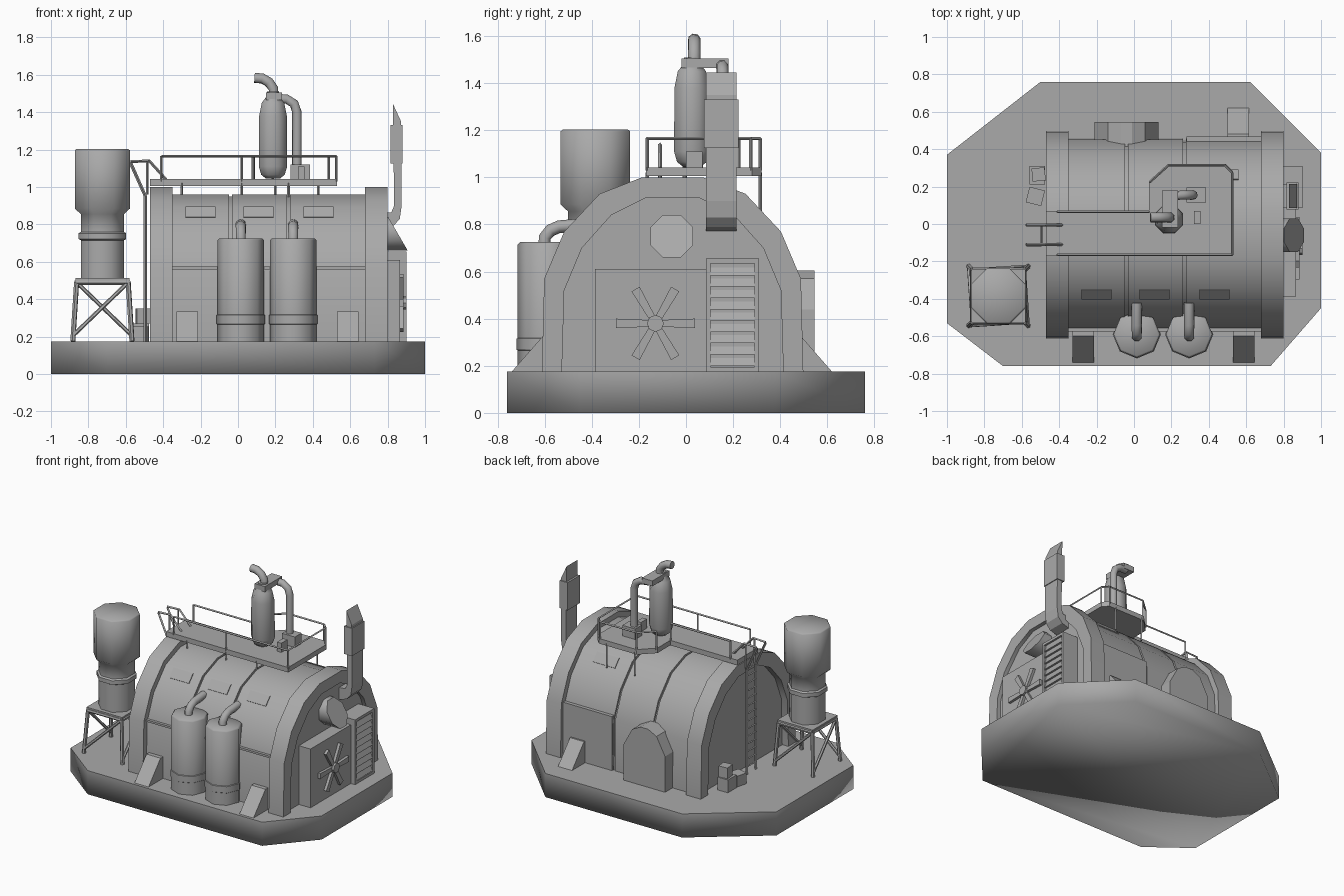
import bpy, bmesh, math
from mathutils import Vector, Matrix

if "Cube" in bpy.data.objects:
    bpy.data.objects.remove(bpy.data.objects["Cube"])

grey = bpy.data.materials.new("plain_grey")
grey.use_nodes = True
grey.diffuse_color = (0.4, 0.4, 0.4, 1)
grey.node_tree.nodes["Principled BSDF"].inputs["Base Color"].default_value = (0.4, 0.4, 0.4, 1)

GROUND, MID = 0.175, -0.057


def finish(name, bm, angle=None):
    bmesh.ops.recalc_face_normals(bm, faces=bm.faces)
    me = bpy.data.meshes.new(name)
    bm.to_mesh(me)
    bm.free()
    me.materials.append(grey)
    ob = bpy.data.objects.new(name, me)
    bpy.context.collection.objects.link(ob)
    if angle:
        bpy.ops.object.select_all(action='DESELECT')
        ob.select_set(True)
        bpy.context.view_layer.objects.active = ob
        bpy.ops.object.shade_smooth_by_angle(angle=math.radians(angle))
    return ob


def prism(name, pts, axis, lo, hi, angle=None):
    """Extrude a 2D outline along an axis; the outline uses the other two axes in order."""
    bm = bmesh.new()
    def at(p, d):
        c = list(p)
        c.insert(axis, d)
        return bm.verts.new(c)
    a, b = [at(p, lo) for p in pts], [at(p, hi) for p in pts]
    n = len(pts)
    bm.faces.new(a)
    bm.faces.new(b)
    for i in range(n):
        bm.faces.new((a[i], a[(i + 1) % n], b[(i + 1) % n], b[i]))
    return finish(name, bm, angle)


def box(name, x, y, z, turn=0):
    bm = bmesh.new()
    size = [b - a for a, b in (x, y, z)]
    mid = [(a + b) / 2 for a, b in (x, y, z)]
    m = Matrix.Translation(mid) @ Matrix.Rotation(turn, 4, 'Z') @ Matrix.Diagonal((*size, 1))
    bmesh.ops.create_cube(bm, size=1, matrix=m)
    return finish(name, bm)


def lathe(name, x, y, profile, turn=0.0, sides=8):
    """Capped solid of revolution from (radius, height) pairs."""
    bm = bmesh.new()
    rings = [[bm.verts.new((x + r * math.cos(turn + math.tau * i / sides),
                            y + r * math.sin(turn + math.tau * i / sides), z))
              for i in range(sides)] for r, z in profile]
    for a, b in zip(rings, rings[1:]):
        for i in range(sides):
            j = (i + 1) % sides
            bm.faces.new((a[i], a[j], b[j], b[i]))
    bm.faces.new(rings[0])
    bm.faces.new(rings[-1])
    return finish(name, bm, 50)


def tube(name, pts, r, sides=8):
    """Sweep a round section along a path, mitred at each bend."""
    pts = [Vector(p) for p in pts]
    bm = bmesh.new()
    rings, n = [], len(pts)
    ref = None
    for i, p in enumerate(pts):
        t = (pts[min(i + 1, n - 1)] - pts[max(i - 1, 0)]).normalized()
        if ref is None:
            ref = t.orthogonal()
        u = (ref - t * ref.dot(t)).normalized()
        v, ref = t.cross(u), u
        rings.append([bm.verts.new(p + r * (u * math.cos(math.tau * (k + .5) / sides) +
                                            v * math.sin(math.tau * (k + .5) / sides)))
                      for k in range(sides)])
    for a, b in zip(rings, rings[1:]):
        for k in range(sides):
            j = (k + 1) % sides
            bm.faces.new((a[k], a[j], b[j], b[k]))
    bm.faces.new(rings[0])
    bm.faces.new(rings[-1])
    return finish(name, bm, 50 if sides > 4 else None)


# Foundation slab, soft shaded below its flat top
slab = prism("foundation", [(-1, .37), (-.5, .76), (.62, .76), (1, .38), (1, -.45),
                            (.73, -.76), (-.7, -.76), (-1, -.53)], 2, 0, GROUND)
for f in slab.data.polygons:
    f.use_smooth = f.normal.z < .9

# Vaulted hall
HALF = [(.555, GROUND), (.545, .57), (.46, .77), (.31, .93), (.13, 1.0)]
INNER = [(.47, GROUND), (.46, .52), (.385, .70), (.26, .84), (.11, .915)]
SHELL = [(.515, GROUND), (.508, .55), (.43, .74), (.29, .895), (.12, .96)]


def vault(half, shrink=0.0):
    right = [(MID + y - shrink, z - (shrink if z > .6 else 0)) for y, z in half]
    left = [(2 * MID - y, z) for y, z in reversed(right)]
    return right + left


hall = vault(SHELL)
prism("hall_core", vault(SHELL, .012), 0, -.37, .70, 40)
for i, (a, b) in enumerate([(-.36, -.047), (-.033, .263), (.277, .69)]):
    prism(f"hall_section_{i}", hall, 0, a, b, 40)
for i, (a, b) in enumerate([(-.47, -.35), (.68, .80)]):
    bottom = vault(HALF) + list(reversed(vault(INNER)))
    prism(f"end_arch_{i}", bottom, 0, a, b, 40)
prism("left_end_wall", vault(INNER), 0, -.42, -.36)
prism("right_end_wall", vault(INNER), 0, .68, .77)
box("front_seam", (-.35, .68), (-.575, -.55), (.56, .575))
box("back_panel", (.28, .68), (.40, .467), (GROUND, .575))


# Thin plates lying on the upper slopes of the vault
def roof_plate(name, x0, x1, side):
    a, b = Vector(SHELL[2]), Vector(SHELL[3])
    n = Vector((b.y - a.y, a.x - b.x)).normalized() * .006
    ends = [a.lerp(b, .62), a.lerp(b, .98)]
    pts = [ends[0] - n, ends[1] - n, ends[1] + n, ends[0] + n]
    prism(name, [(MID + side * p.x, p.y) for p in pts], 0, x0, x1)


for i, x in enumerate((-.28, .03, .35)):
    roof_plate(f"front_skylight_{i}", x, x + .16, -1)
roof_plate("back_skylight", .38, .56, 1)

# Back porch and wedge buttresses
prism("back_porch", [(-.21, GROUND), (.13, GROUND), (.13, .44), (.06, .57), (-.01, .605),
                     (-.07, .605), (-.14, .57), (-.21, .44)], 1, .38, .545)
for i, x in enumerate((-.33, .53)):
    prism(f"front_buttress_{i}", [(-.74, GROUND), (-.53, GROUND), (-.53, .335), (-.60, .335)],
          0, x, x + .115)
prism("back_buttress", [(.62, GROUND), (.42, GROUND), (.42, .335), (.48, .335)], 0, .5, .615)

# Fan housing
box("fan_housing", (.70, .865), (-.387, .09), (GROUND, .61))
FY, FZ = -.13, .38
for i in range(6):
    t = i * math.pi / 3
    c, s = math.cos(t), math.sin(t)
    blade = [(.02, -.014), (.168, -.02), (.168, .02), (.02, .014)]
    prism(f"fan_blade_{i}", [(FY + u * c - v * s, FZ + u * s + v * c) for u, v in blade],
          0, .86, .885)
prism("fan_hub", [(FY + .036 * math.cos(k * math.pi / 4), FZ + .036 * math.sin(k * math.pi / 4))
                  for k in range(8)], 0, .86, .90)

# Louvred cabinet
box("louvre_cabinet", (.70, .885), (.085, .31), (GROUND, .655))
for y in (.085, .29):
    box("louvre_side", (.88, .90), (y, y + .02), (GROUND, .655))
for z in (GROUND, .635):
    box("louvre_rail", (.88, .90), (.085, .31), (z, z + .02))
for i in range(9):
    z = .2 + i * .048
    prism(f"louvre_slat_{i}", [(.87, z + .045), (.87, z), (.9, z), (.9, z + .01)][::-1] and
          [(.88, z), (.9, z), (.88, z + .045)], 1, .105, .29)

# Slant-cut round vent
bm = bmesh.new()
bmesh.ops.create_cone(bm, cap_ends=True, segments=8, radius1=.098, radius2=.098, depth=.3,
                      matrix=Matrix.Translation((.85, -.06, .75)) @ Matrix.Rotation(math.pi / 2, 4, 'Y')
                      @ Matrix.Rotation(math.pi / 8, 4, 'Z'))
cut = bmesh.ops.bisect_plane(bm, geom=bm.verts[:] + bm.edges[:] + bm.faces[:],
                             plane_co=(.855, -.06, .75), plane_no=(.86, 0, .5), clear_outer=True)
bmesh.ops.contextual_create(bm, geom=[e for e in cut['geom_cut'] if isinstance(e, bmesh.types.BMEdge)])
finish("round_vent", bm, 50)

# Square flue
prism("flue", [(.76, .77), (.83, .79), (.865, .83), (.875, .9), (.872, 1.35), (.828, 1.445),
               (.835, .9), (.82, .865), (.76, .86)], 1, .085, .215)
box("flue_collar", (.815, .88), (.077, .222), (1.125, 1.33))

# Roof platform with railings
prism("roof_platform", [(-.47, -.17), (.53, -.17), (.53, .28), (.49, .32), (.18, .32), (.08, .22),
                        (.08, .07), (-.47, .07)], 2, 1.005, 1.042)
TOP = 1.165
front_run = [(-.41, -.165), (.02, -.165), (.525, -.165), (.525, .275), (.485, .315), (.185, .315),
             (.085, .225)]
back_run = [(-.41, .065), (.08, .065)]
for name, run in (("front_rail", front_run), ("back_rail", back_run)):
    for a, b in zip(run, run[1:]):
        tube(name, [(*a, TOP), (*b, TOP)], .007, 4)
    for p in run:
        tube(name + "_post", [(*p, 1.03), (*p, TOP)], .007, 4)
for x, y, z in [(.02, -.165, .93), (.27, -.165, .93), (-.3, -.165, .93), (.43, .315, .84), (.2, .315, .84)]:
    tube("platform_strut", [(x, y, z), (x, y, 1.02)], .007, 4)

# Ladder with curved grab rails
for y in (-.11, -.005):
    tube("ladder_stile", [(-.495, y, GROUND), (-.495, y, .95), (-.575, y, 1.13)], .009, 4)
    tube("ladder_grab", [(-.575, y, 1.135), (-.475, y, 1.14), (-.385, y, 1.04)], .008, 4)
    tube("ladder_grip", [(-.485, y, .96), (-.485, y, 1.14)], .007, 4)
for i in range(14):
    z = .23 + i * .056
    tube(f"ladder_rung_{i}", [(-.495, -.11, z), (-.495, -.005, z)], .006, 4)

# Pressure vessel and pipes on the platform
lathe("roof_vessel", .187, .025, [(.04, 1.045), (.068, 1.065), (.082, 1.11), (.08, 1.38), (.065, 1.45),
                                  (.036, 1.485), (.036, 1.51)], math.pi / 8)
tube("exhaust_pipe", [(.19, .035, 1.49), (.19, .035, 1.525), (.165, .035, 1.56), (.13, .035, 1.58),
                      (.088, .035, 1.583)], .028)
box("vessel_head", (.15, .235), (-.02, .18), (1.465, 1.505))
tube("feed_pipe", [(.2, .15, 1.475), (.26, .155, 1.47), (.3, .155, 1.445), (.315, .155, 1.40),
                   (.315, .155, 1.06)], .026)
box("pipe_base", (.28, .385), (.115, .195), (1.03, 1.12))
box("valve_box", (.32, .355), (0, .07), (1.03, 1.11))

# Front tanks with bent pipes
for i, x in enumerate((.015, .295)):
    lathe(f"front_tank_{i}", x, -.59, [(.125, GROUND), (.125, .265), (.129, .268), (.129, .315),
                                       (.125, .318), (.125, .715), (.115, .725)])
    tube(f"tank_pipe_{i}", [(x, -.6, .70), (x, -.6, .745), (x, -.575, .775), (x, -.54, .79),
                            (x, -.42, .80)], .028)

# Water tower on splayed legs
TX, TY = -.725, -.385
lathe("tower_tank", TX, TY, [(.125, .50), (.125, .715), (.138, .722), (.138, .752), (.125, .76),
                             (.125, .855), (.16, .885), (.16, 1.195), (.15, 1.203)], math.pi / 8)
corners = [(-1, -1), (1, -1), (1, 1), (-1, 1)]
for i, (a, b) in enumerate(corners):
    c, d = corners[(i + 1) % 4]
    high, low = (TX + .138 * a, TY + .138 * b, .49), (TX + .158 * a, TY + .158 * b, GROUND)
    high2 = (TX + .138 * c, TY + .138 * d, .49)
    tube(f"tower_leg_{i}", [low, high], .014, 6)
    tube(f"tower_beam_{i}", [high, high2], .014, 6)
    tube(f"tower_brace_{i}", [Vector(low) + Vector((0, 0, .03)), high2], .011, 6)
box("tower_deck", (TX - .145, TX + .145), (TY - .145, TY + .145), (.49, .512))

# Crates beside the left end
box("crate_large", (-.56, -.475), (.21, .31), (GROUND, .27))
box("crate_small", (-.57, -.485), (.105, .19), (GROUND, .255), -.25)
box("crate_top", (-.545, -.475), (.23, .30), (.27, .35), .1)
